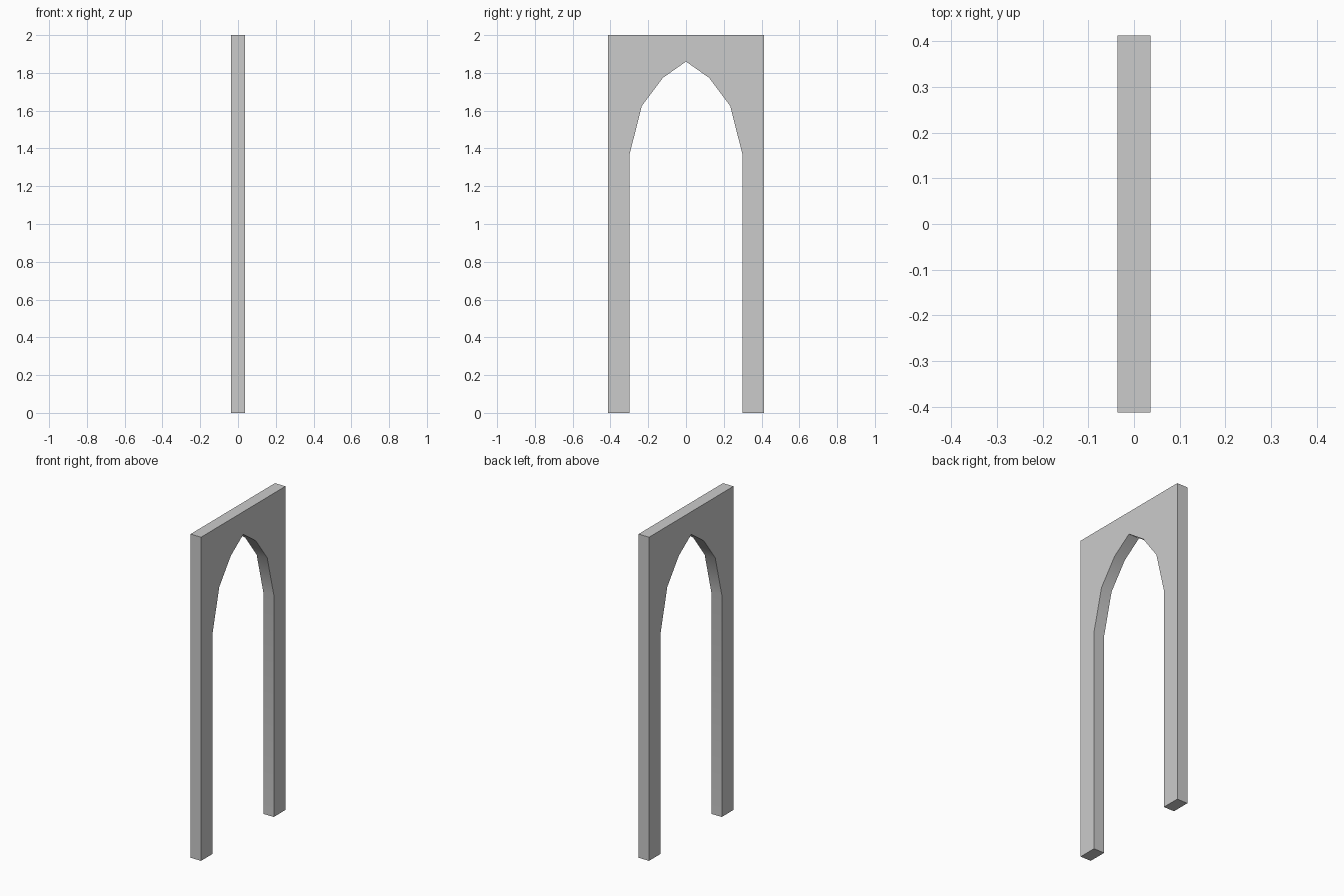
import bpy, bmesh, math

if "Cube" in bpy.data.objects:
    bpy.data.objects.remove(bpy.data.objects["Cube"])

HALF_DEPTH = 0.036
HALF_WIDTH = 0.412
HEIGHT = 2.0

# Right half of the pointed opening, from floor to just below the apex (y, z)
half_arch = [(0.298, 0.0), (0.298, 1.372), (0.234, 1.625), (0.122, 1.774)]
apex = (0.0, 1.86)

# Full outline: outer frame, then the opening from left foot over the apex
opening = [(-y, z) for y, z in half_arch] + [apex] + half_arch[::-1]
outline = [(HALF_WIDTH, 0), (HALF_WIDTH, HEIGHT),
           (-HALF_WIDTH, HEIGHT), (-HALF_WIDTH, 0)] + opening

# Archway slab: extrude the outline through its thickness
bm = bmesh.new()
face = bm.faces.new([bm.verts.new((-HALF_DEPTH, y, z)) for y, z in outline])
result = bmesh.ops.extrude_face_region(bm, geom=[face], use_keep_orig=True)
moved = [v for v in result["geom"] if isinstance(v, bmesh.types.BMVert)]
bmesh.ops.translate(bm, verts=moved, vec=(2 * HALF_DEPTH, 0, 0))
bmesh.ops.recalc_face_normals(bm, faces=bm.faces)

mesh = bpy.data.meshes.new("pointed_archway")
bm.to_mesh(mesh)
bm.free()
archway = bpy.data.objects.new("pointed_archway", mesh)
bpy.context.collection.objects.link(archway)

# Smooth the curved underside, keep the frame corners and apex sharp
bpy.context.view_layer.objects.active = archway
archway.select_set(True)
bpy.ops.object.shade_smooth_by_angle(angle=math.radians(30))
